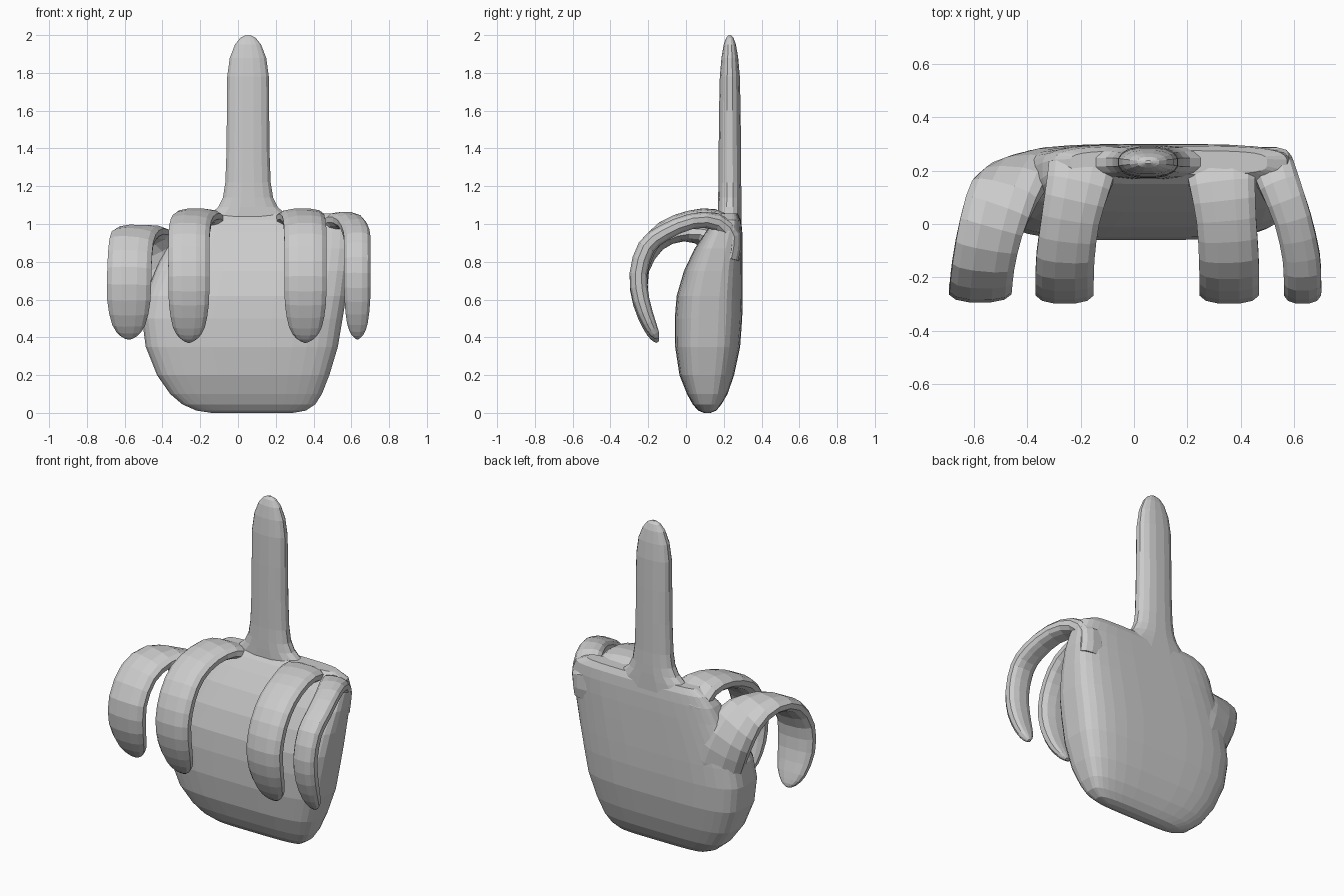
import bpy, bmesh, math
from mathutils import Vector

if "Cube" in bpy.data.objects:
    bpy.data.objects.remove(bpy.data.objects["Cube"])


def spline(rows, steps):
    """Catmull-Rom resampling of rows of numbers."""
    rows = [Vector(r) for r in rows]
    out = []
    for i in range(len(rows) - 1):
        a, b, c, d = (rows[max(0, min(len(rows) - 1, i + k))] for k in (-1, 0, 1, 2))
        for s in range(steps):
            t = s / steps
            out.append(0.5 * (2 * b + (c - a) * t + (2 * a - 5 * b + 4 * c - d) * t * t
                              + (3 * b - a - 3 * c + d) * t ** 3))
    return out + [rows[-1]]


def oval(n, power):
    """Unit superellipse outline."""
    pts = []
    for i in range(n):
        a = 2 * math.pi * (i + 0.5) / n
        c, s = math.cos(a), math.sin(a)
        pts.append((math.copysign(abs(c) ** (2 / power), c),
                    math.copysign(abs(s) ** (2 / power), s)))
    return pts


def loft(name, rings):
    """Closed skin through a list of vertex rings."""
    bm = bmesh.new()
    loops = [[bm.verts.new(p) for p in r] for r in rings]
    n = len(loops[0])
    for a, b in zip(loops, loops[1:]):
        for i in range(n):
            bm.faces.new((a[i], a[(i + 1) % n], b[(i + 1) % n], b[i]))
    bm.faces.new(loops[0][::-1])
    bm.faces.new(loops[-1])
    bmesh.ops.recalc_face_normals(bm, faces=bm.faces)
    me = bpy.data.meshes.new(name)
    bm.to_mesh(me)
    bm.free()
    ob = bpy.data.objects.new(name, me)
    bpy.context.collection.objects.link(ob)
    return ob


def upright(name, rows, n, power):
    """Loft of horizontal sections: z, x min, x max, y min, y max."""
    shape = oval(n, power)
    return loft(name, [[((l + r) / 2 + (r - l) / 2 * u, (f + b) / 2 + (b - f) / 2 * v, z)
                        for u, v in shape] for z, l, r, f, b in rows])


def curled(name, path, skew=0.0):
    """Finger swept along a path of x, y, z, half width, half thickness."""
    pts = spline([r[:3] for r in path], 2)
    sizes = spline([r[3:] for r in path], 2)
    shape, rings = oval(12, 2.5), []
    for i, (p, (w, t)) in enumerate(zip(pts, sizes)):
        tan = (pts[min(i + 1, len(pts) - 1)] - pts[max(i - 1, 0)]).normalized()
        side = Vector((1, skew * max(0, 1 - 2 * i / len(pts)), 0))
        # the width stays level and square to the upper part of the finger
        s = (side - tan * side.dot(tan)).normalized()
        nrm = tan.cross(s)
        rings.append([p + s * w * u + nrm * t * v for u, v in shape])
    return loft(name, rings)


# palm, with its front sloping back towards the knuckles
hand = upright("hand", [
    (0.0, -0.14, 0.29, 0.095, 0.13), (0.012, -0.22, 0.36, 0.065, 0.16),
    (0.045, -0.295, 0.41, 0.035, 0.188),
    (0.10, -0.36, 0.445, 0.005, 0.22), (0.20, -0.43, 0.485, -0.035, 0.255),
    (0.35, -0.49, 0.53, -0.058, 0.287), (0.50, -0.51, 0.555, -0.06, 0.298),
    (0.62, -0.49, 0.575, -0.05, 0.30), (0.75, -0.44, 0.59, -0.012, 0.30),
    (0.87, -0.385, 0.60, 0.045, 0.30), (0.96, -0.345, 0.60, 0.105, 0.298),
    (1.02, -0.30, 0.575, 0.15, 0.292), (1.055, -0.24, 0.50, 0.185, 0.275)], 32, 3.8)

# raised finger: z, half width, half thickness, flaring into the knuckles
finger = upright("raised_finger", [(z, 0.053 - w, 0.053 + w, 0.232 - t, 0.232 + t) for z, w, t in (
    (0.98, 0.27, 0.064), (1.05, 0.205, 0.064), (1.09, 0.16, 0.064), (1.14, 0.135, 0.063),
    (1.22, 0.122, 0.061), (1.40, 0.115, 0.06), (1.60, 0.114, 0.058), (1.78, 0.112, 0.054),
    (1.88, 0.098, 0.045), (1.95, 0.07, 0.033), (1.985, 0.042, 0.02), (2.0, 0.012, 0.006))],
    16, 2.4)
parts = [finger]

# curled fingers share one curl: y, z, width factor, half thickness
CURL = [(0.22, 0.80, 1.15, 0.06), (0.235, 0.96, 1.2, 0.055), (0.15, 1.033, 1.1, 0.046),
        (0.02, 1.03, 1, 0.042), (-0.12, 0.97, 1, 0.045), (-0.21, 0.86, 1, 0.048),
        (-0.252, 0.72, 1, 0.048), (-0.237, 0.58, 0.97, 0.045), (-0.195, 0.46, 0.78, 0.036),
        (-0.165, 0.40, 0.45, 0.025), (-0.15, 0.375, 0.1, 0.008)]
for name, root, tip, width, drop in (("index_finger", -0.185, -0.26, 0.112, 0),
                                     ("ring_finger", 0.32, 0.357, 0.115, 0),
                                     ("little_finger", 0.505, 0.632, 0.072, 0.018)):
    path = []
    for y, z, w, t in CURL:
        f = min(1, max(0, (0.24 - y) / 0.44)) if z > 0.85 else float(z < 0.79 and y < 0)
        x = root + (tip - root) * math.sin(f * math.pi / 2)
        path.append((x, y, z + (-drop if z > 0.9 else drop), width * w, t))
    parts.append(curled(name, path))

# thumb, rising from the palm edge and curling forward
parts.append(curled("thumb", [
    (-0.27, 0.17, 0.44, 0.15, 0.10), (-0.355, 0.195, 0.64, 0.155, 0.085),
    (-0.42, 0.19, 0.79, 0.15, 0.07), (-0.485, 0.12, 0.915, 0.135, 0.052),
    (-0.535, -0.01, 0.953, 0.124, 0.044), (-0.565, -0.15, 0.90, 0.12, 0.045),
    (-0.575, -0.24, 0.76, 0.12, 0.047), (-0.578, -0.24, 0.60, 0.118, 0.045),
    (-0.578, -0.195, 0.47, 0.09, 0.036), (-0.578, -0.165, 0.41, 0.045, 0.022),
    (-0.578, -0.155, 0.392, 0.01, 0.008)], 0.3))

# fuse all parts into one skin
for part in parts:
    mod = hand.modifiers.new(part.name, 'BOOLEAN')
    mod.operation = 'UNION'
    mod.solver = 'EXACT'
    mod.object = part
bpy.context.view_layer.update()
fused = bpy.data.meshes.new_from_object(hand.evaluated_get(bpy.context.evaluated_depsgraph_get()))
hand.modifiers.clear()
hand.data = fused
for part in parts:
    bpy.data.objects.remove(part)
